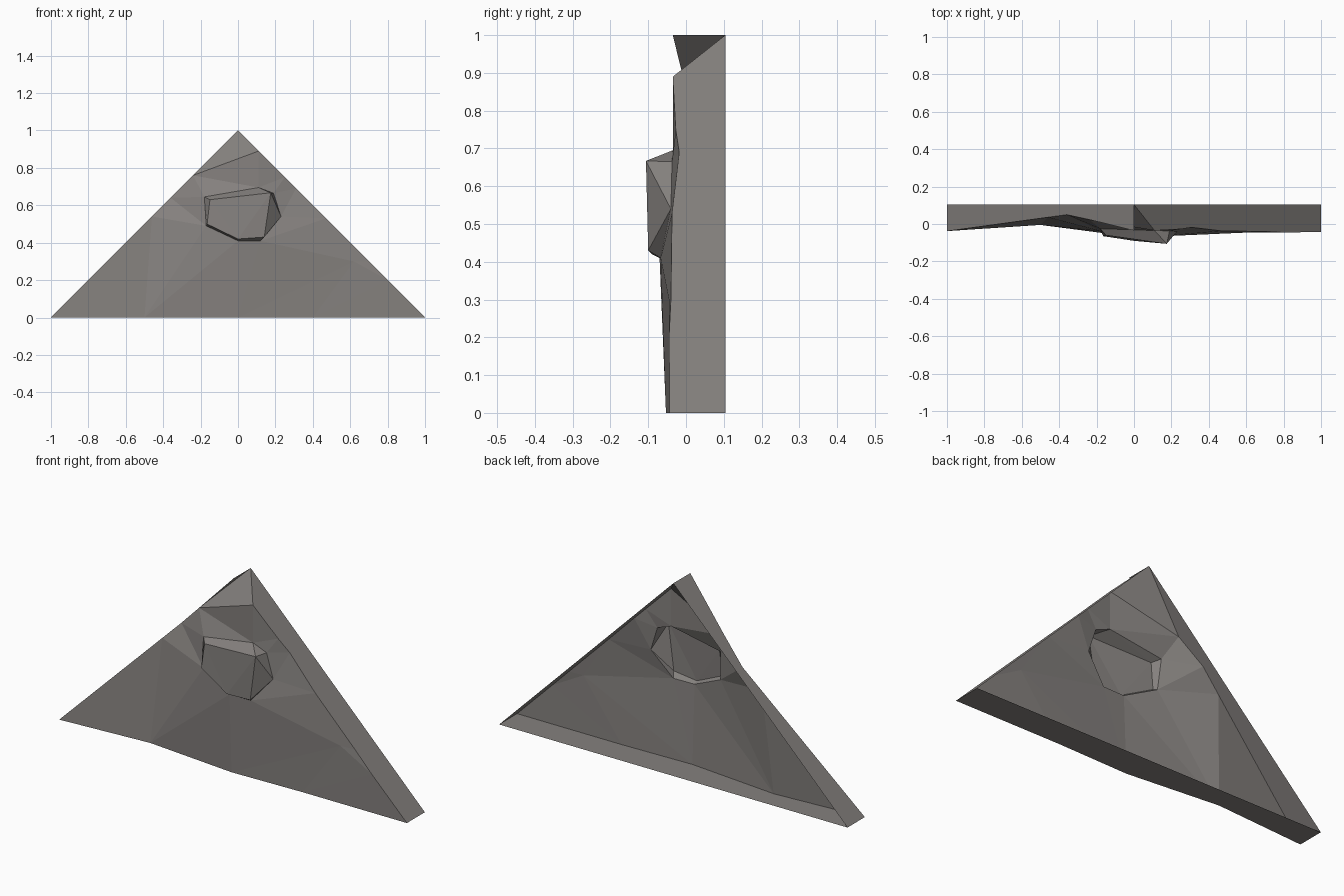
import bpy, bmesh
from mathutils import Vector
from mathutils.geometry import delaunay_2d_cdt

cube = bpy.data.objects.get("Cube")
if cube:
    bpy.data.objects.remove(cube)

# One stone colour
stone = bpy.data.materials.new("warm grey stone")
stone.use_nodes = True
colour = (0.235, 0.22, 0.21, 1)
stone.diffuse_color = colour
stone.node_tree.nodes["Principled BSDF"].inputs["Base Color"].default_value = colour

BACK = 0.104


def make(name, points, faces):
    mesh = bpy.data.meshes.new(name)
    mesh.from_pydata(points, [], faces)
    mesh.materials.append(stone)
    obj = bpy.data.objects.new(name, mesh)
    bpy.context.collection.objects.link(obj)
    return obj


def slope(x, y):
    """Point on one of the two slanted sides, which climb to the apex."""
    return (x, y, 1 - abs(x))


# Front edges of the three sides, given as depth along each side
left_edge = [slope(*p) for p in ((0.11, -0.035), (0.25, -0.027), (0.31, -0.018),
                                 (0.47, -0.037), (0.7, -0.04), (0.8, -0.045))]
right_edge = [slope(*p) for p in ((-0.46, 0.036), (-0.36, 0.05), (-0.24, 0.024))]
bottom_edge = [(1, -0.043, 0), (0.4, -0.043, 0), (0, -0.053, 0), (-0.5, -0.005, 0), (-1, -0.038, 0)]
apex, apex_lip = (0, BACK, 1), (0, -0.035, 1)
left_back, right_back = (1, BACK, 0), (-1, BACK, 0)

# Outline of the boulder where it meets the wall
ring = [(-0.18, -0.025, 0.645), (-0.17, -0.04, 0.49), (0, -0.07, 0.41), (0.12, -0.067, 0.41),
        (0.23, -0.04, 0.54), (0.19, -0.037, 0.665), (0.11, -0.035, 0.695)]

# Faceted front wall with an opening behind the boulder
outline = [apex] + left_edge + bottom_edge + right_edge
knee = (0.62, -0.045, 0.3)
points = outline + ring + [knee]
at = points.index
creases = [(right_edge[2], left_edge[0]), (bottom_edge[3], right_edge[0]),
           (bottom_edge[3], ring[2]), (bottom_edge[2], knee), (bottom_edge[1], knee),
           (left_edge[5], knee), (ring[3], knee), (ring[5], left_edge[2])]
edges = [(at(a), at(b)) for a, b in creases]
for loop in (outline, ring):
    edges += [(at(a), at(b)) for a, b in zip(loop, loop[1:] + loop[:1])]
flat, _, tris, source, _, _ = delaunay_2d_cdt(
    [Vector((p[0], p[2])) for p in points], edges, [], 0, 1e-5)
wall_points = [points[s[0]] for s in source]
faces = []
for tri in tris:
    a, b, c = (flat[i] for i in tri)
    in_opening = all(wall_points[i] in ring for i in tri)
    if not in_opening and abs((b - a).cross(c - a)) > 1e-4:
        faces.append(tri)
make("front_wall", wall_points, faces)


# Three flat sides reaching back, open at the rear
def side(name, loop):
    make(name, loop, [range(len(loop))])


side("left_side", [left_back, apex] + left_edge + bottom_edge[:1])
side("right_side", [apex, right_back, bottom_edge[-1]] + right_edge + [apex_lip])
side("underside", [right_back, left_back] + bottom_edge)

# Boulder shell: skirt from the wall outline to a raised, faceted front
tip, low, toe = (0.175, -0.106, 0.667), (0.14, -0.1, 0.43), (0, -0.09, 0.42)
heel, brow = (-0.165, -0.065, 0.5), (-0.15, -0.06, 0.63)
n = len(ring)
make("boulder", ring + [brow, heel, toe, low, tip], [
    (0, 1, n + 1, n), (1, 2, n + 2, n + 1), (2, 3, n + 3, n + 2),
    (3, 4, n + 3), (4, n + 4, n + 3), (4, 5, n + 4), (5, 6, n + 4),
    (6, 0, n), (6, n, n + 4),
    (n, n + 1, n + 2), (n, n + 2, n + 4), (n + 2, n + 3, n + 4)])
